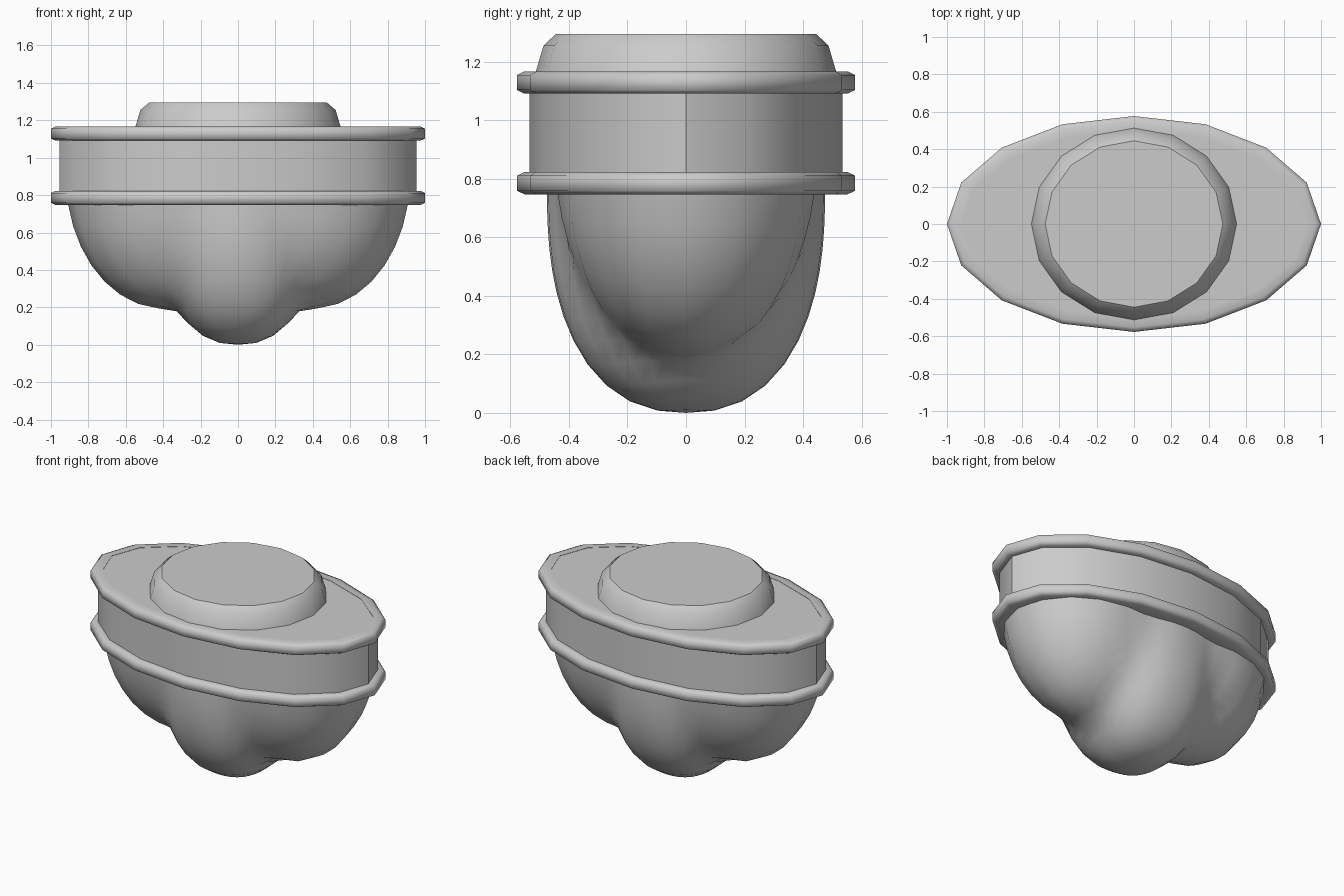
import bpy, bmesh, math
from mathutils import Vector

SIDES = 16

cube = bpy.data.objects.get("Cube")
if cube:
    bpy.data.objects.remove(cube, do_unlink=True)

grey = bpy.data.materials.new("plain grey")
grey.use_nodes = True
grey.diffuse_color = (0.6, 0.6, 0.6, 1)
grey.node_tree.nodes["Principled BSDF"].inputs["Base Color"].default_value = grey.diffuse_color


def finish(name, bm, angle):
    """Turn the bmesh into a shaded object."""
    bmesh.ops.recalc_face_normals(bm, faces=bm.faces)
    mesh = bpy.data.meshes.new(name)
    bm.to_mesh(mesh)
    bm.free()
    mesh.materials.append(grey)
    obj = bpy.data.objects.new(name, mesh)
    bpy.context.collection.objects.link(obj)
    bpy.ops.object.select_all(action='DESELECT')
    obj.select_set(True)
    bpy.context.view_layer.objects.active = obj
    bpy.ops.object.shade_smooth_by_angle(angle=math.radians(angle))


def bridge(bm, a, b):
    for i in range(len(a)):
        j = (i + 1) % len(a)
        bm.faces.new((a[i], a[j], b[j], b[i]))


def oval_stack(name, profile, angle, closed=False):
    """Stack oval rings given as (x radius, y radius, height)."""
    bm = bmesh.new()
    rings = []
    for rx, ry, z in profile:
        turns = [math.tau * i / SIDES for i in range(SIDES)]
        rings.append([bm.verts.new((rx * math.cos(t), ry * math.sin(t), z)) for t in turns])
    for a, b in zip(rings, rings[1:]):
        bridge(bm, a, b)
    if closed:
        bridge(bm, rings[-1], rings[0])
    else:
        bm.faces.new(rings[0])
        bm.faces.new(rings[-1])
    finish(name, bm, angle)


# Oval drum
oval_stack("drum", [(0.955, 0.535, 0.75), (0.955, 0.535, 1.165)], 36)

# Rounded rims around the drum edges
for name, z in (("lower_rim", 0.785), ("upper_rim", 1.129)):
    section = [(-0.03, -0.038), (0.02, -0.038), (0.045, -0.026),
               (0.045, 0.026), (0.02, 0.038), (-0.03, 0.038)]
    oval_stack(name, [(0.955 + o, 0.532 + o, z + h) for o, h in section], 70, closed=True)

# Raised round cap with a sloped shoulder
oval_stack("top_cap", [(0.55, 0.515, 1.16), (0.522, 0.487, 1.255), (0.475, 0.445, 1.295)], 36)


# Three merged rounded lobes below the drum
def centre_reach(d):
    n = 2.35
    return (abs(d.x / 0.43) ** n + abs(d.y / 0.475) ** n + abs(d.z / 0.75) ** n) ** (-1 / n)


def side_reach(d, side):
    size = Vector((0.52, 0.45, 0.705))
    start = Vector((-0.4 * side, 0, -0.15))
    p = Vector(s / r for s, r in zip(start, size))
    q = Vector(s / r for s, r in zip(d, size))
    a, b, c = q.dot(q), p.dot(q), p.dot(p) - 1
    return (math.sqrt(b * b - a * c) - b) / a


def lobe_point(turn, tilt):
    d = Vector((math.sin(tilt) * math.cos(turn), math.sin(tilt) * math.sin(turn), -math.cos(tilt)))
    reaches = (centre_reach(d), side_reach(d, 1), side_reach(d, -1))
    return d * sum(r ** 20 for r in reaches) ** 0.05 + Vector((0, 0, 0.75))


bm = bmesh.new()
levels, spokes = 12, 32
rings = [[bm.verts.new(lobe_point(math.tau * i / spokes, math.pi / 2 * k / levels))
          for i in range(spokes)] for k in range(1, levels + 1)]
tip = bm.verts.new(lobe_point(0, 0))
for i in range(spokes):
    bm.faces.new((tip, rings[0][(i + 1) % spokes], rings[0][i]))
for a, b in zip(rings, rings[1:]):
    bridge(bm, a, b)
bm.faces.new(rings[-1])
finish("lower_lobes", bm, 60)
